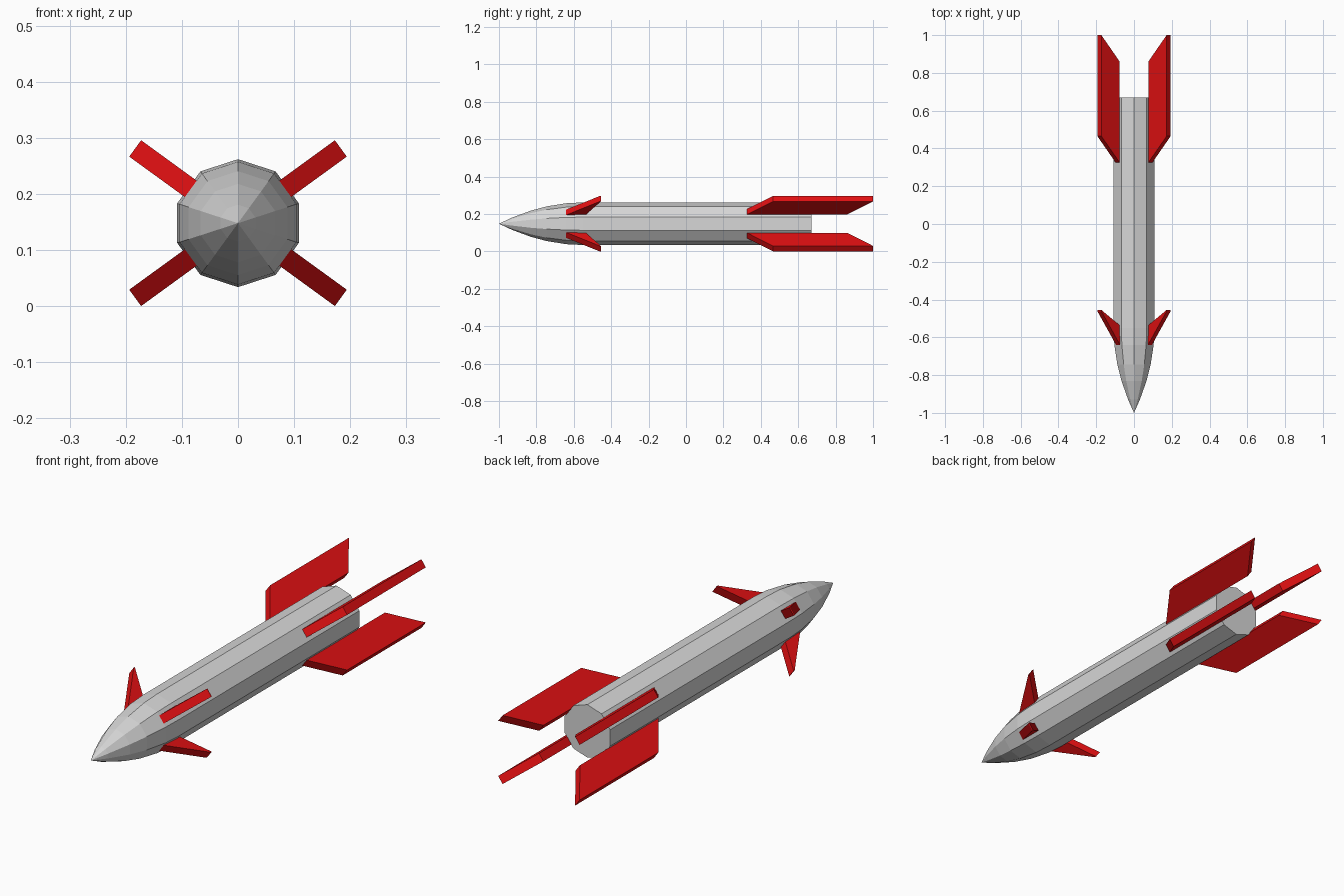
import bpy, bmesh, math
from mathutils import Vector

if "Cube" in bpy.data.objects:
    bpy.data.objects.remove(bpy.data.objects["Cube"])

CZ = 0.148          # height of the long axis
R = 0.114           # body radius
SIDES = 10


def material(name, rgb):
    m = bpy.data.materials.new(name)
    m.diffuse_color = (*rgb, 1)
    m.use_nodes = True
    m.node_tree.nodes["Principled BSDF"].inputs["Base Color"].default_value = m.diffuse_color
    return m


def make_object(name, bm, mat):
    bmesh.ops.recalc_face_normals(bm, faces=bm.faces)
    me = bpy.data.meshes.new(name)
    bm.to_mesh(me)
    bm.free()
    me.materials.append(mat)
    ob = bpy.data.objects.new(name, me)
    bpy.context.collection.objects.link(ob)
    return ob


grey = material("light grey", (0.68, 0.68, 0.68))
red = material("red", (0.75, 0.005, 0.006))

# Body: ten-sided tube with a curved pointed nose
bm = bmesh.new()
tip = bm.verts.new((0, -1, CZ))
rings = []
for y in (-0.93, -0.83, -0.745, -0.64, -0.55, 0.67):
    u = min((y + 1) / 0.45, 1)
    r = R * (2 * u - u * u)
    angles = [math.pi / 2 + i * math.tau / SIDES for i in range(SIDES)]
    rings.append([bm.verts.new((r * math.cos(a), y, CZ + r * math.sin(a))) for a in angles])
for i in range(SIDES):
    j = (i + 1) % SIDES
    bm.faces.new((tip, rings[0][i], rings[0][j]))
    for a, b in zip(rings, rings[1:]):
        bm.faces.new((a[i], b[i], b[j], a[j]))
bm.faces.new(rings[-1])
make_object("body", bm, grey)


# Fins: swept plates standing on the body flats
def fin(name, outline, angle, thick=0.036):
    out = Vector((math.cos(angle), 0, math.sin(angle)))
    side = Vector((-math.sin(angle), 0, math.cos(angle))) * thick / 2
    bm = bmesh.new()
    a, b = ([bm.verts.new(Vector((0, y, CZ)) + out * r + side * s) for y, r in outline]
            for s in (-1, 1))
    n = len(outline)
    bm.faces.new(a)
    bm.faces.new(b)
    for i in range(n):
        j = (i + 1) % n
        bm.faces.new((a[i], a[j], b[j], b[i]))
    make_object(name, bm, red)


ROOT, TIP = 0.107, 0.2265
tail = [(0.325, ROOT), (0.86, ROOT), (1.0, TIP), (0.465, TIP)]
nose = [(-0.645, ROOT - 0.006), (-0.54, ROOT - 0.006), (-0.455, TIP), (-0.462, TIP)]
for k, deg in enumerate((36, 144, 216, 324)):
    fin(f"tail_fin_{k + 1}", tail, math.radians(deg))
    fin(f"nose_fin_{k + 1}", nose, math.radians(deg))
